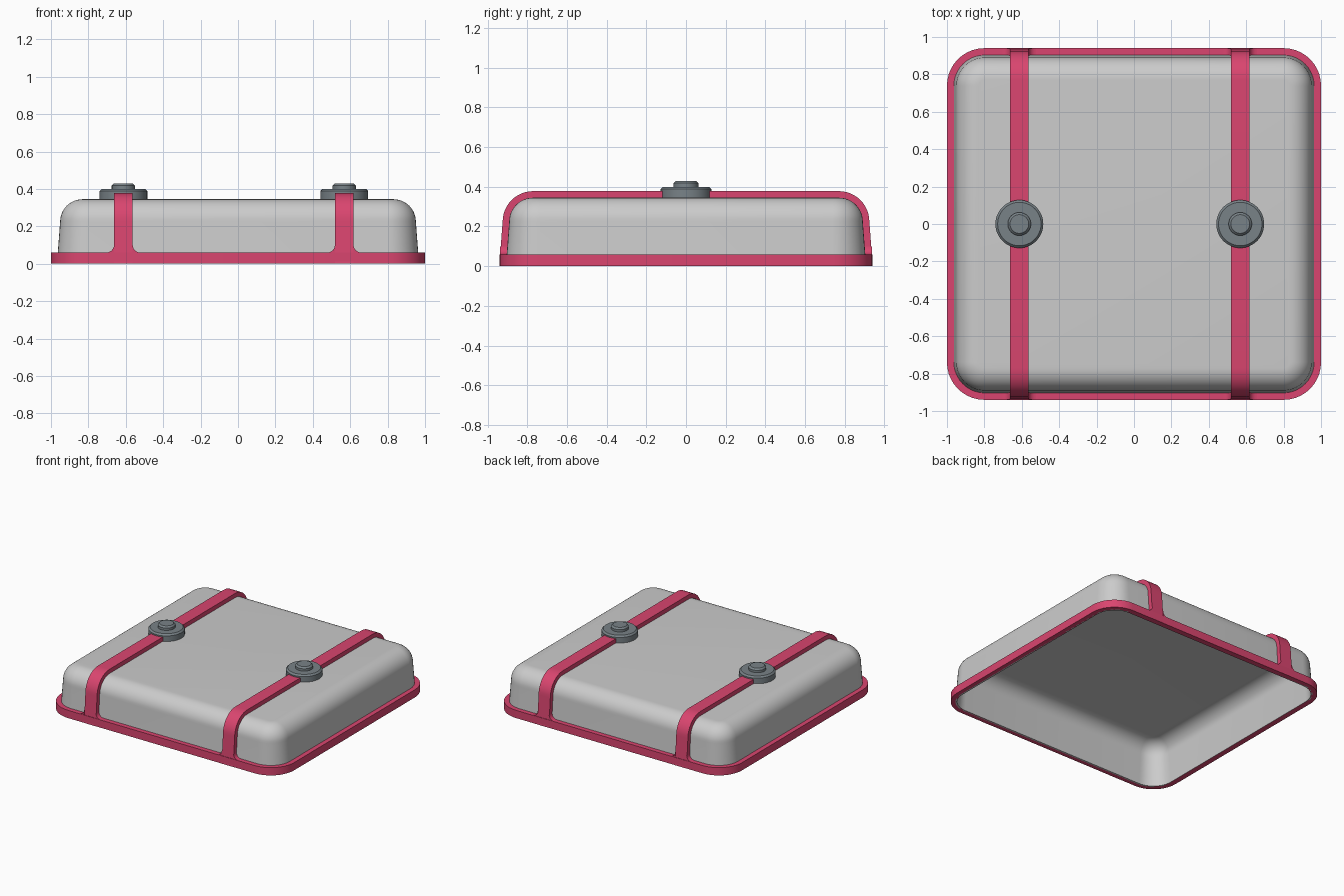
import bpy, bmesh, math

cube = bpy.data.objects.get("Cube")
if cube:
    bpy.data.objects.remove(cube, do_unlink=True)


def material(name, rgb):
    m = bpy.data.materials.new(name)
    m.use_nodes = True
    m.diffuse_color = (*rgb, 1)
    m.node_tree.nodes["Principled BSDF"].inputs["Base Color"].default_value = (*rgb, 1)
    return m


GREY = material("light grey", (0.6, 0.6, 0.6))
PINK = material("raspberry pink", (0.70, 0.06, 0.16))
STEEL = material("slate grey", (0.19, 0.225, 0.245))

HX, HY, CORNER = 0.968, 0.908, 0.17   # shell half sizes and corner radius
WALL_Z, LEAN, ROUND = 0.225, 0.017, 0.12
STRAPS = (-0.613, 0.568)
STRAP_W, STRAP_T = 0.10, 0.033
RIM_H, RIM_Y = 0.06, 0.94


def finish(name, bm, mat, angle=35):
    bmesh.ops.recalc_face_normals(bm, faces=bm.faces)
    me = bpy.data.meshes.new(name)
    bm.to_mesh(me)
    bm.free()
    me.materials.append(mat)
    ob = bpy.data.objects.new(name, me)
    bpy.context.collection.objects.link(ob)
    bpy.ops.object.select_all(action="DESELECT")
    ob.select_set(True)
    bpy.context.view_layer.objects.active = ob
    bpy.ops.object.shade_smooth_by_angle(angle=math.radians(angle))
    return ob


def rounded_ring(bm, hx, hy, r, z, n=10):
    """Loop of vertices around a rounded rectangle."""
    loop = []
    for k, (sx, sy) in enumerate(((1, 1), (-1, 1), (-1, -1), (1, -1))):
        for i in range(n + 1):
            a = math.pi / 2 * (k + i / n)
            loop.append(bm.verts.new((sx * (hx - r) + r * math.cos(a),
                                      sy * (hy - r) + r * math.sin(a), z)))
    return loop


def bridge(bm, a, b):
    n = len(a)
    for i in range(n):
        bm.faces.new((a[i], a[(i + 1) % n], b[(i + 1) % n], b[i]))


def side_profile(offset, steps=12):
    """(inset, z) from the foot of the wall, over the rounded shoulder."""
    pts = [(-offset, 0.0)]
    r = ROUND + offset
    for i in range(steps + 1):
        a = math.pi / 2 * i / steps
        pts.append((LEAN + ROUND - r * math.cos(a), WALL_Z + r * math.sin(a)))
    return pts


def extrude(bm, points, vec):
    face = bm.faces.new([bm.verts.new(p) for p in points])
    new = bmesh.ops.extrude_face_region(bm, geom=[face])["geom"]
    bmesh.ops.translate(bm, vec=vec, verts=[v for v in new if isinstance(v, bmesh.types.BMVert)])


# Hollow shell, open underneath: outer skin, then inner skin
bm = bmesh.new()
skins = []
for offset in (0, -0.012):
    rings = [rounded_ring(bm, HX - d, HY - d, max(CORNER - d, 0.02), z)
             for d, z in side_profile(offset)]
    for a, b in zip(rings, rings[1:]):
        bridge(bm, a, b)
    bm.faces.new(rings[-1])
    skins.append(rings[0])
bridge(bm, *skins)
finish("shell", bm, GREY)

# Flat band around the foot
bm = bmesh.new()
inner = 0.042
rings = [rounded_ring(bm, 1 - d, RIM_Y - d, 0.2 - d, z)
         for d, z in ((0, 0), (0, RIM_H), (inner, RIM_H), (inner, 0))]
for i in range(4):
    bridge(bm, rings[i], rings[(i + 1) % 4])
finish("rim", bm, PINK)

# Straps over the shell, flared where they meet the rim
for side, x in zip(("right", "left"), STRAPS):
    bm = bmesh.new()
    outer = [(HY - d, z) for d, z in side_profile(STRAP_T)]
    under = [(HY - d, z) for d, z in side_profile(-0.004)]
    arch = outer + [(-y, z) for y, z in reversed(outer)]
    arch += [(-y, z) for y, z in under] + list(reversed(under))
    extrude(bm, [(x - STRAP_W / 2, y, z) for y, z in arch], (STRAP_W, 0, 0))
    finish(side + "_strap", bm, PINK)

    bm = bmesh.new()
    f = 0.04
    for sy in (-1, 1):
        for sx in (-1, 1):
            curve = [(0, 0)] + [(f - f * math.sin(a), f - f * math.cos(a))
                                for a in (math.pi / 2 * i / 6 for i in range(7))]
            extrude(bm, [(x + sx * (STRAP_W / 2 + u), sy * (HY - 0.01), RIM_H + w)
                         for u, w in curve], (0, sy * 0.04, 0))
    finish(side + "_strap_flare", bm, PINK)

    # Round stepped button on top of the strap
    bm = bmesh.new()
    n = 48
    rings = [[bm.verts.new((x + r * math.cos(math.tau * i / n), r * math.sin(math.tau * i / n), z))
              for i in range(n)]
             for r, z in ((0.128, 0.342), (0.128, 0.388), (0.116, 0.40),
                          (0.062, 0.40), (0.062, 0.418), (0.05, 0.43))]
    for a, b in zip(rings, rings[1:]):
        bridge(bm, a, b)
    bm.faces.new(rings[0])
    bm.faces.new(rings[-1])
    finish(side + "_button", bm, STEEL, 25)
